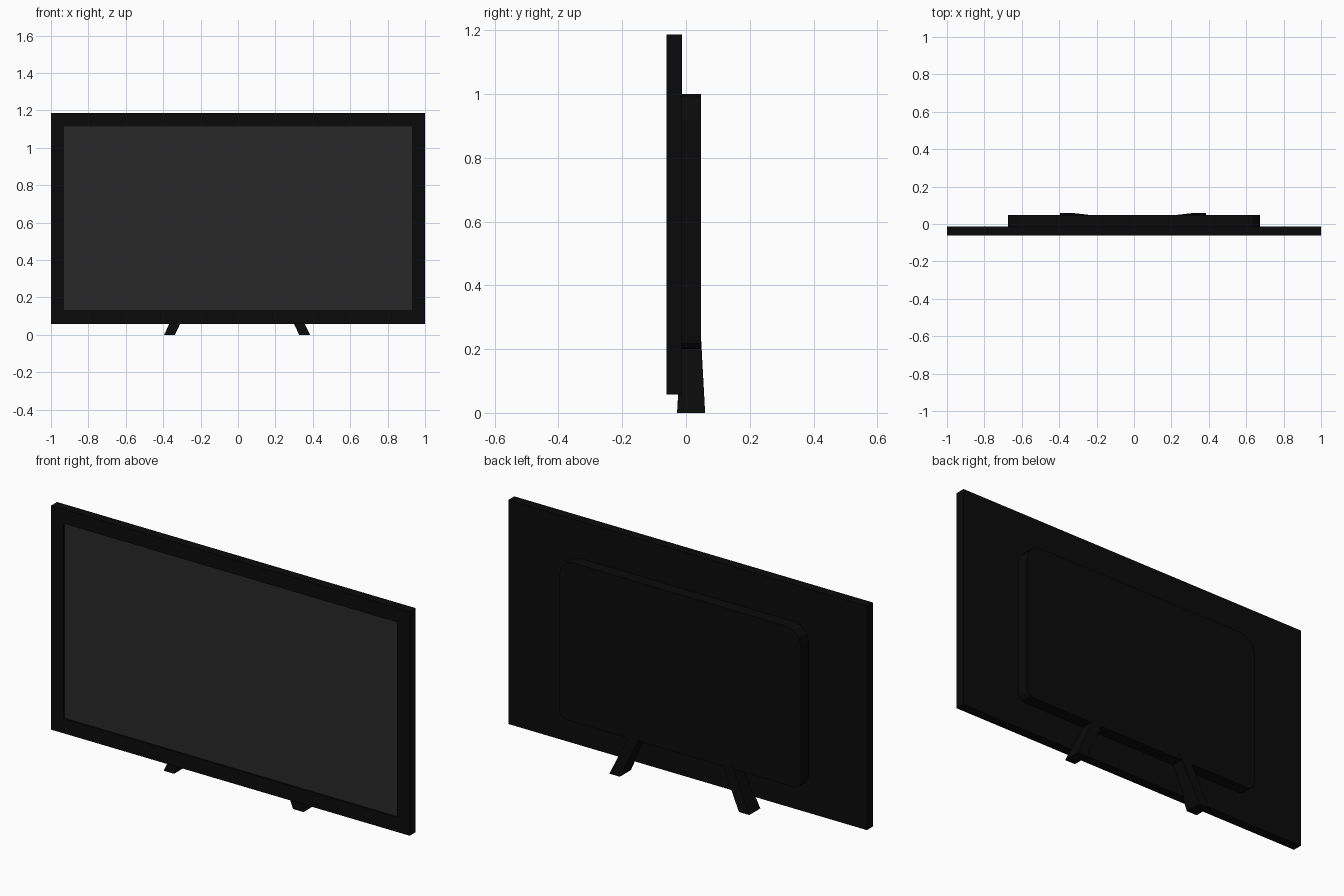
import bpy, bmesh, math

if "Cube" in bpy.data.objects:
    bpy.data.objects.remove(bpy.data.objects["Cube"])


def material(name, grey):
    m = bpy.data.materials.new(name)
    m.diffuse_color = (grey, grey, grey, 1)
    m.use_nodes = True
    m.node_tree.nodes["Principled BSDF"].inputs["Base Color"].default_value = m.diffuse_color
    return m


black = material("black_plastic", 0.003)
glass = material("dark_screen", 0.022)


def finish(name, bm, mat):
    bmesh.ops.recalc_face_normals(bm, faces=bm.faces)
    me = bpy.data.meshes.new(name)
    bm.to_mesh(me)
    bm.free()
    me.materials.append(mat)
    ob = bpy.data.objects.new(name, me)
    bpy.context.collection.objects.link(ob)
    return ob


def loft(bm, loops):
    """Join matching loops of points and cap both ends."""
    rings = [[bm.verts.new(p) for p in loop] for loop in loops]
    n = len(rings[0])
    for a, b in zip(rings, rings[1:]):
        for i in range(n):
            j = (i + 1) % n
            bm.faces.new((a[i], a[j], b[j], b[i]))
    bm.faces.new(rings[0])
    bm.faces.new(rings[-1])


def rect(w, z0, z1, y):
    return [(-w, y, z0), (w, y, z0), (w, y, z1), (-w, y, z1)]


# Bezel: back cap, outer walls, front rim and recess walls
FRONT, BACK, RECESS = -0.061, -0.013, -0.053
bm = bmesh.new()
loft(bm, [rect(1, 0.058, 1.187, BACK), rect(1, 0.058, 1.187, FRONT),
          rect(0.93, 0.132, 1.115, FRONT), rect(0.93, 0.132, 1.115, RECESS)])
bezel = finish("bezel", bm, black)

# Screen is the floor of the recess
bezel.data.materials.append(glass)
bezel.data.polygons[len(bezel.data.polygons) - 1].material_index = 1

# Rear housing with rounded corners
def rounded(w, z0, z1, r_bottom, r_top, y, seg=3):
    pts = []
    for q, (sx, z, sz, r) in enumerate([(1, z1, -1, r_top), (-1, z1, -1, r_top),
                                        (-1, z0, 1, r_bottom), (1, z0, 1, r_bottom)]):
        for k in range(seg + 1):
            a = (q + k / seg) * math.pi / 2
            pts.append((sx * (w - r) + r * math.cos(a), y, z + sz * r + r * math.sin(a)))
    return pts


bm = bmesh.new()
loft(bm, [rounded(0.674, 0.2, 1.0, 0.04, 0.08, y) for y in (BACK, 0.047)])
finish("rear_housing", bm, black)

# Splayed legs, mirrored about the stand centre
for side, label in ((-1, "left"), (1, "right")):
    cx = -0.005
    bm = bmesh.new()
    loops = []
    for z, xi, xo, yf, yb in ((0, 0.332, 0.39, -0.028, 0.06),
                              (0.24, 0.219, 0.277, -0.015, 0.047)):
        loops.append([(cx + side * xi, yf, z), (cx + side * xo, yf, z),
                      (cx + side * xo, yb, z), (cx + side * xi, yb, z)])
    loft(bm, loops)
    finish(label + "_leg", bm, black)
